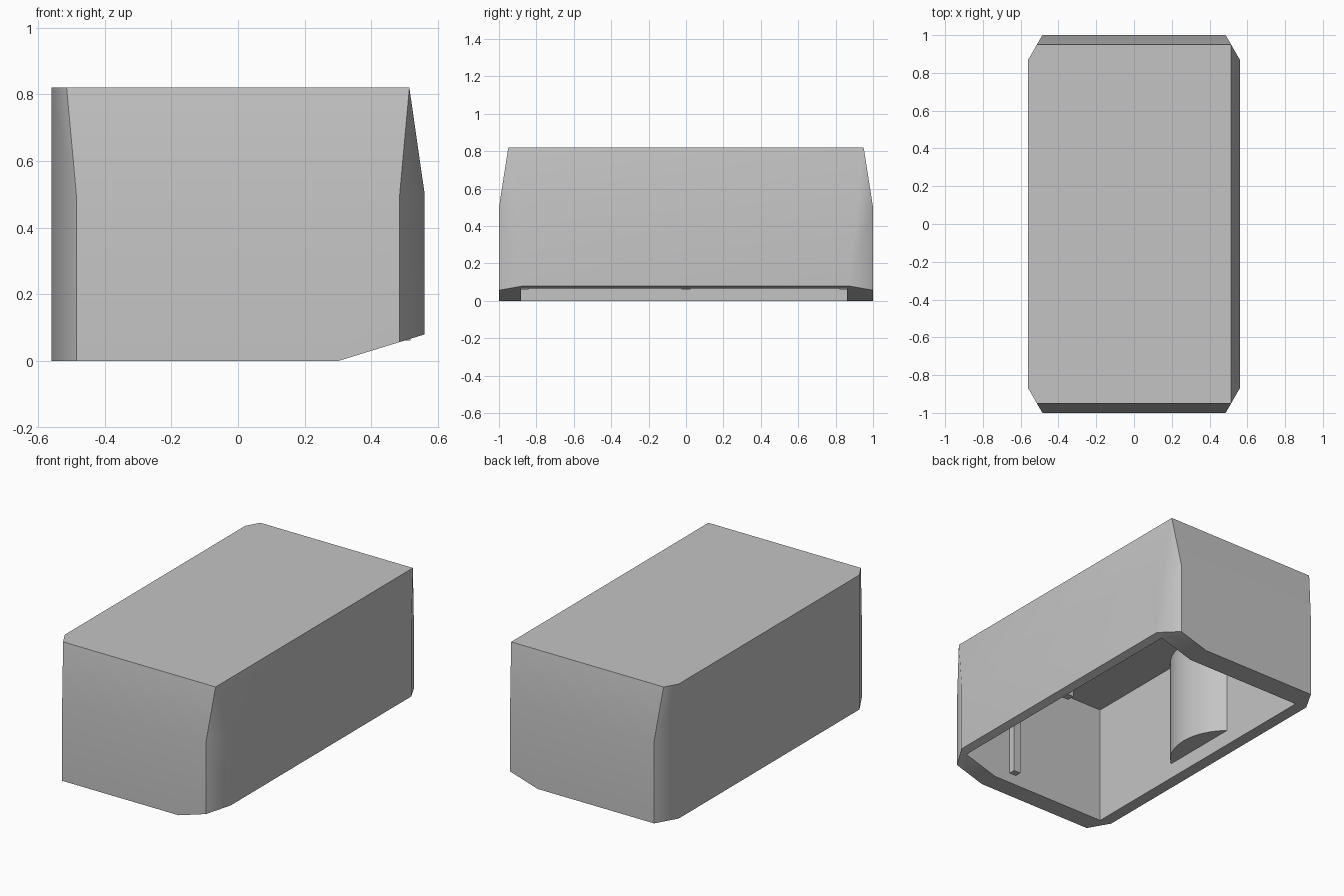
import bpy, bmesh, math

if "Cube" in bpy.data.objects:
    bpy.data.objects.remove(bpy.data.objects["Cube"], do_unlink=True)

grey = bpy.data.materials.new("plain grey")
grey.use_nodes = True
colour = (0.55, 0.55, 0.55, 1)
grey.diffuse_color = colour
grey.node_tree.nodes["Principled BSDF"].inputs["Base Color"].default_value = colour


def solid(name, points):
    """Convex solid around a set of points."""
    bm = bmesh.new()
    for p in points:
        bm.verts.new(p)
    bmesh.ops.convex_hull(bm, input=bm.verts[:])
    bmesh.ops.dissolve_limit(bm, angle_limit=math.radians(1),
                             verts=bm.verts[:], edges=bm.edges[:])
    loose = [v for v in bm.verts if not v.link_faces]
    bmesh.ops.delete(bm, geom=loose, context='VERTS')
    bmesh.ops.recalc_face_normals(bm, faces=bm.faces[:])
    mesh = bpy.data.meshes.new(name)
    bm.to_mesh(mesh)
    bm.free()
    mesh.materials.append(grey)
    obj = bpy.data.objects.new(name, mesh)
    bpy.context.collection.objects.link(obj)
    return obj


def block(name, xs, ys, zs):
    return solid(name, [(x, y, z) for x in xs for y in ys for z in zs])


def smooth(obj, degrees):
    bpy.ops.object.select_all(action='DESELECT')
    obj.select_set(True)
    bpy.context.view_layer.objects.active = obj
    bpy.ops.object.shade_smooth_by_angle(angle=math.radians(degrees))


# Dimensions
X, Y, TOP, SHOULDER = 0.56, 1.0, 0.82, 0.5
CUT_X, CUT_Y = 0.485, 0.87          # where the corner chamfers start
IN_X, IN_Y, CEILING = (-0.487, 0.513), (-0.883, 0.86), 0.73


def underside(x):
    """Height of the bottom edge, rising towards the left side."""
    return max(0, (x - 0.3) * 0.08 / 0.26)


# Outer shell: chamfered prism, tapered on three sides above the shoulder
points = []
for s in (-1, 1):
    for x, y in ((-CUT_X, Y), (-X, CUT_Y), (CUT_X, Y), (X, CUT_Y)):
        points += [(x, s * y, underside(x)), (x, s * y, SHOULDER)]
    points += [(0.3, s * Y, 0), (-X, s * CUT_Y, TOP),
               (-0.514, s * 0.95, TOP), (0.514, s * 0.95, TOP)]
shell = solid("cover_shell", points)

# Hollow the shell from below
cutter = block("cavity_cutter", IN_X, IN_Y, (-0.2, CEILING))
cutter.hide_render = True
bpy.ops.object.select_all(action='DESELECT')
bpy.context.view_layer.objects.active = shell
shell.select_set(True)
mod = shell.modifiers.new("hollow", 'BOOLEAN')
mod.operation, mod.solver, mod.object = 'DIFFERENCE', 'EXACT', cutter
bpy.ops.object.modifier_apply(modifier=mod.name)
bpy.data.objects.remove(cutter, do_unlink=True)
smooth(shell, 35)
normals = shell.modifiers.new("flat large faces", 'WEIGHTED_NORMAL')
normals.keep_sharp = True

# Rounded column on the right inner wall
radius, depth, half_width = 0.33, 0.115, 0.25
sweep = math.asin(half_width / radius)
arc = []
for i in range(25):
    a = sweep * (i / 12 - 1)
    arc.append((IN_X[0] + depth - radius * (1 - math.cos(a)), radius * math.sin(a)))
arc += [(IN_X[0] - 0.01, -half_width), (IN_X[0] - 0.01, half_width)]
column = solid("inner_column", [(x, y, z) for x, y in arc for z in (0.094, CEILING + 0.01)])
smooth(column, 30)

# Small square posts on the other three inner walls
post_z = (0.062, CEILING + 0.01)
block("front_post", (0.144, 0.19), (IN_Y[0] - 0.01, IN_Y[0] + 0.04), post_z)
block("back_post", (0.144, 0.19), (IN_Y[1] - 0.04, IN_Y[1] + 0.01), post_z)
block("left_post", (IN_X[1] - 0.04, IN_X[1] + 0.005), (-0.024, 0.024), post_z)
